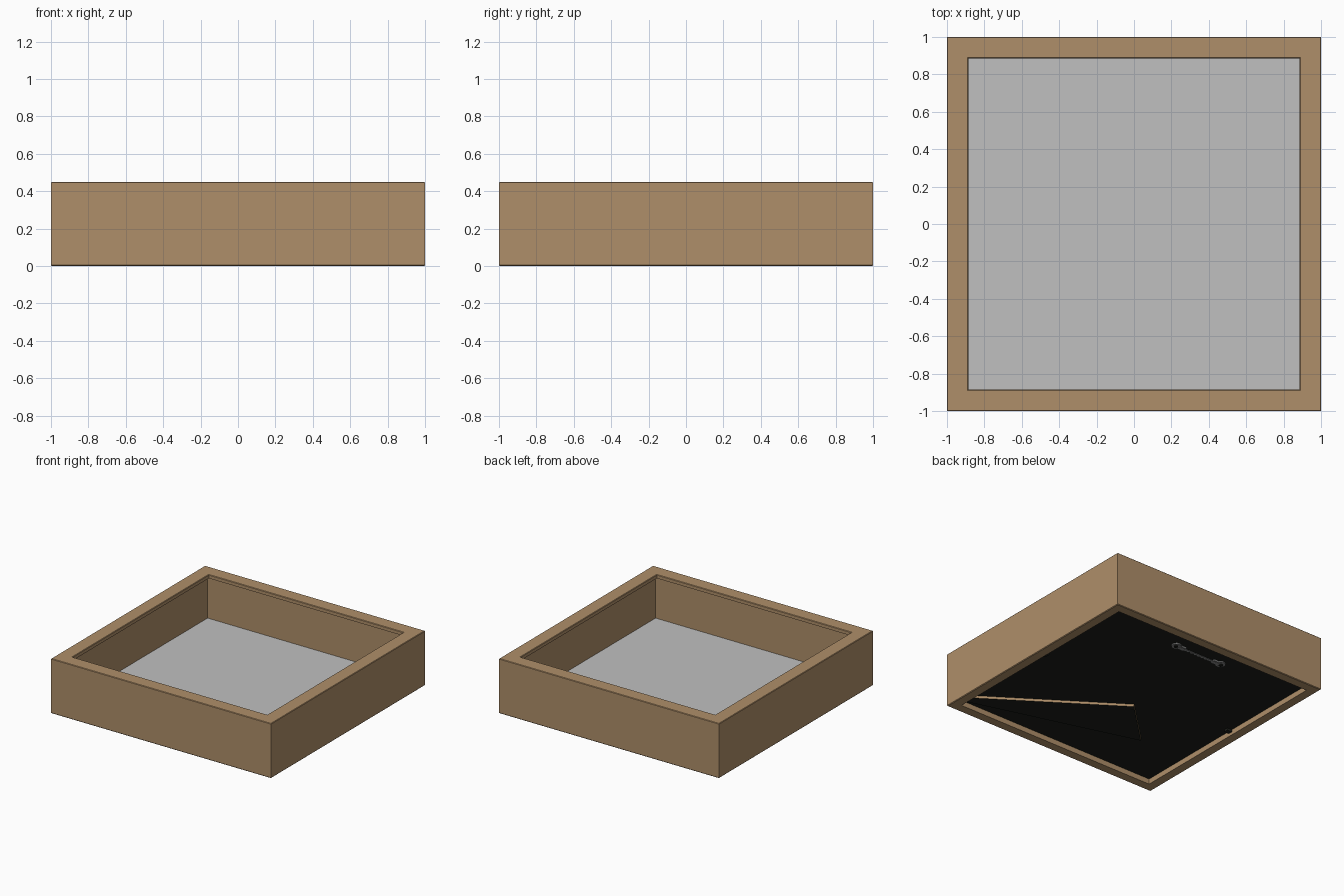
import bpy, bmesh, math

if "Cube" in bpy.data.objects:
    bpy.data.objects.remove(bpy.data.objects["Cube"])


def material(name, rgb):
    m = bpy.data.materials.new(name)
    m.diffuse_color = (*rgb, 1)
    m.use_nodes = True
    m.node_tree.nodes["Principled BSDF"].inputs["Base Color"].default_value = m.diffuse_color
    return m


WOOD = material("tan wood", (0.43, 0.275, 0.142))
PANEL = material("light grey panel", (0.53, 0.53, 0.53))
BLACK = material("black backing", (0.012, 0.013, 0.010))
METAL = material("grey metal", (0.25, 0.25, 0.25))


def finish(name, bm, mats):
    bmesh.ops.recalc_face_normals(bm, faces=bm.faces[:])
    me = bpy.data.meshes.new(name)
    bm.to_mesh(me)
    bm.free()
    for m in mats:
        me.materials.append(m)
    ob = bpy.data.objects.new(name, me)
    bpy.context.collection.objects.link(ob)
    return ob


def plate(name, pts, z0, z1, mats):
    """Flat outline with thickness; second material goes on the side edges."""
    bm = bmesh.new()
    lo = [bm.verts.new((x, y, z0)) for x, y in pts]
    hi = [bm.verts.new((x, y, z1)) for x, y in pts]
    bm.faces.new(lo)
    bm.faces.new(hi)
    n = len(pts)
    for i in range(n):
        j = (i + 1) % n
        f = bm.faces.new((lo[i], lo[j], hi[j], hi[i]))
        f.material_index = len(mats) - 1
    return finish(name, bm, mats)


def rect(x, y, w, h):
    return [(x - w, y - h), (x + w, y - h), (x + w, y + h), (x - w, y + h)]


def circle(x, y, r, n=20):
    return [(x + r * math.cos(2 * math.pi * i / n), y + r * math.sin(2 * math.pi * i / n))
            for i in range(n)]


# Deep frame: stepped moulding profile (half width, height) swept round a square
profile = [(0.995, 0), (1, 0.005), (1, 0.446), (0.996, 0.45), (0.889, 0.45),
           (0.885, 0.446), (0.885, 0.42), (0.922, 0.42), (0.922, 0)]
bm = bmesh.new()
rings = [[bm.verts.new((sx * r, sy * r, z)) for r, z in profile]
         for sx, sy in ((-1, -1), (1, -1), (1, 1), (-1, 1))]
for a in range(4):
    for i in range(len(profile)):
        j = (i + 1) % len(profile)
        b = (a + 1) % 4
        bm.faces.new((rings[a][i], rings[b][i], rings[b][j], rings[a][j]))
finish("frame", bm, [WOOD])

# Display panel inside and black backing board behind it
plate("display_panel", rect(0, 0, 0.921, 0.921), 0.064, 0.07, [PANEL])
plate("backing_board", rect(0, 0, 0.921, 0.921), 0.043, 0.064, [BLACK])

# Slanted easel leg, black faced with a bare wood edge
plate("easel_leg", [(0.92, -0.82), (-0.11, -0.13), (-0.48, -0.49), (0.92, -0.89)],
      0.022, 0.043, [BLACK, WOOD])
# Hinge strip across the wide end
plate("leg_hinge", [(-0.10, -0.17), (-0.13, -0.15), (-0.47, -0.48), (-0.42, -0.49)],
      0.018, 0.022, [BLACK])

# Saw-tooth hanger: toothed bar, two round ends, screws
teeth = [(-0.2 + 0.4 * i / 24, 0.742 + (0.012 if i % 2 else 0)) for i in range(25)]
plate("hanger_bar", teeth + [(0.2, 0.772), (-0.2, 0.772)], 0.028, 0.034, [METAL])
for side, s in (("left", -1), ("right", 1)):
    plate("hanger_end_" + side, circle(s * 0.215, 0.755, 0.04), 0.034, 0.043, [METAL])
    plate("hanger_tab_" + side, rect(s * 0.17, 0.757, 0.035, 0.022), 0.03, 0.043, [METAL])
    plate("hanger_screw_" + side, circle(s * 0.22, 0.755, 0.016, 12), 0.027, 0.034, [BLACK])
    # Retaining tab at the middle of each side rim
    plate("retaining_tab_" + side, rect(s * 0.9, 0.03, 0.022, 0.018), 0.025, 0.043, [BLACK])
